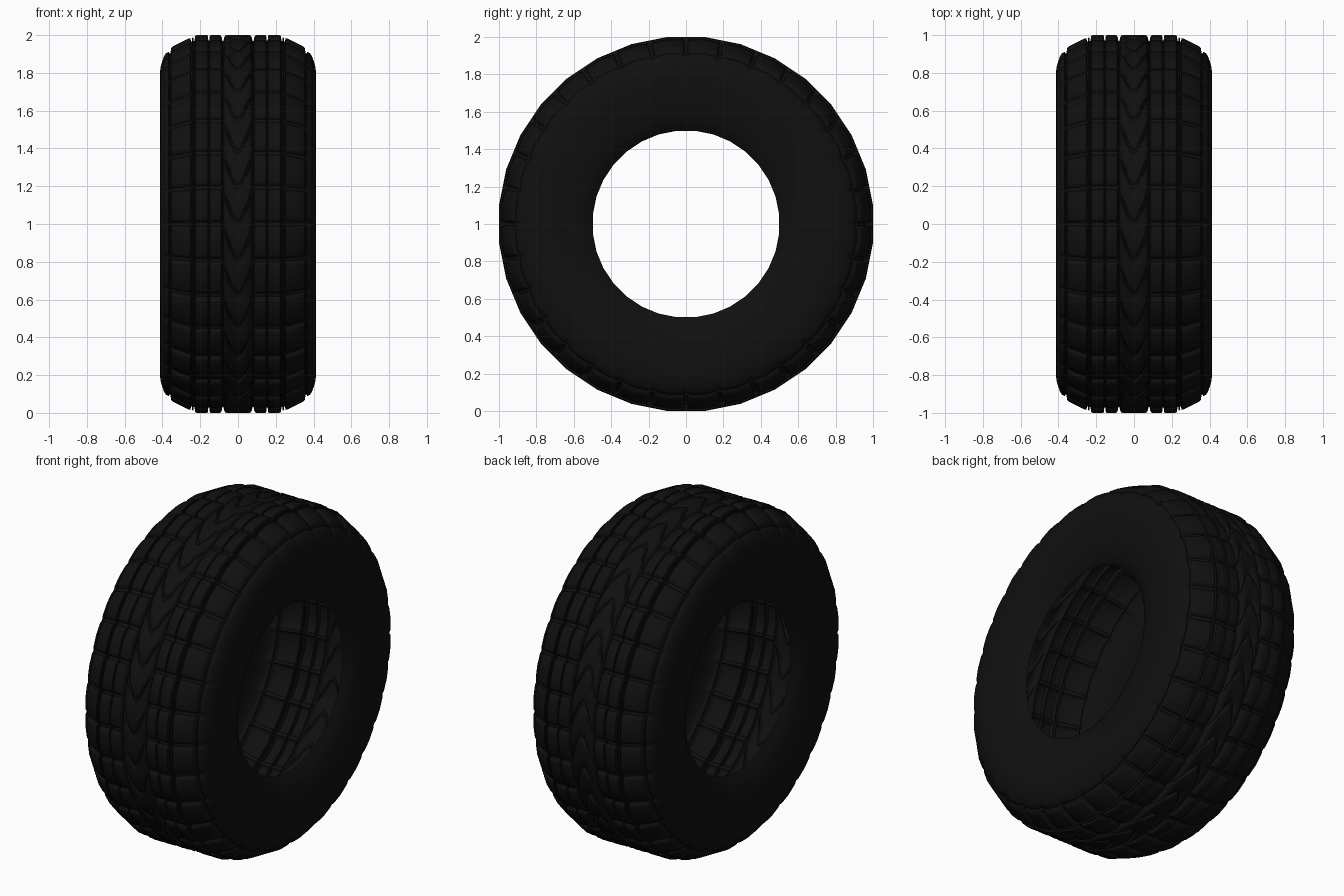
import bpy, bmesh, math

if "Cube" in bpy.data.objects:
    bpy.data.objects.remove(bpy.data.objects["Cube"])

ROWS = 32                      # tread blocks around the tyre
STEP = 2 * math.pi / ROWS

# Half cross-section: (x, radius, depth of the cross groove at that column)
half = [
    # centre rib
    (0, 1, .014), (.02, 1, .014), (.04, 1, .014), (.058, 1, .014),
    (.068, .997, .012), (.074, .985, .006),
    (.077, .970, 0), (.083, .970, 0),
    # inner rib
    (.086, .988, .008), (.091, .997, .018), (.097, 1, .02), (.143, 1, .02),
    (.149, .997, .018), (.152, .972, 0), (.157, .972, 0),
    # middle rib
    (.160, .997, .018), (.166, 1, .02), (.218, 1, .02), (.226, .996, .018),
    (.231, .968, 0), (.235, .968, 0), (.237, .988, .008), (.242, .988, .008),
    (.244, .965, 0), (.248, .965, 0),
    # shoulder blocks
    (.252, .984, .016), (.262, .982, .02), (.305, .961, .02), (.345, .940, .02),
    (.354, .930, .015), (.358, .903, 0), (.363, .902, 0),
    (.367, .911, .008), (.380, .905, .01), (.390, .891, .007),
    # sidewall, rolling in towards the rim opening
    (.402, .860, 0), (.411, .825, 0), (.414, .78, 0), (.411, .72, 0),
    (.403, .65, 0), (.389, .58, 0), (.372, .535, 0), (.345, .4985, 0),
]
profile = [(-x, r, d) for x, r, d in half[:0:-1]] + half

# Samples inside one block row: (fraction of row, share of the groove depth)
row = [(0, 1), (.05, 1), (.09, .25), (.15, 0), (.5, 0), (.85, 0), (.91, .25), (.95, 1)]


def phase(x):
    """Rounded V on the centre rib, one full row tall by its edges."""
    return min(1.0, abs(x) / .078) ** 1.6


def facet(a):
    """Flat-sided outline with as many sides as there are rows."""
    t = (a + STEP / 2) % STEP - STEP / 2
    return 1 / math.cos(t)


bm = bmesh.new()
rings = []
for x, r, d in profile:
    ring = []
    for k in range(ROWS):
        for frac, share in row:
            a = (k + frac + phase(x)) * STEP
            rad = (r - d * share) * facet(a)
            ring.append(bm.verts.new((x, -math.cos(a) * rad, 1 + math.sin(a) * rad)))
    rings.append(ring)

n = ROWS * len(row)
for p, q in zip(rings, rings[1:]):
    for i in range(n):
        j = (i + 1) % n
        bm.faces.new((p[i], q[i], q[j], p[j]))

# Make sure the shell faces outwards (tread face normal must point away from axle)
bm.normal_update()
f = min(bm.faces, key=lambda f: abs(f.calc_center_median().x))
c = f.calc_center_median()
if f.normal.y * c.y + f.normal.z * (c.z - 1) < 0:
    bmesh.ops.reverse_faces(bm, faces=bm.faces[:])

mesh = bpy.data.meshes.new("tyre")
bm.to_mesh(mesh)
bm.free()
tyre = bpy.data.objects.new("tyre", mesh)
bpy.context.collection.objects.link(tyre)

rubber = bpy.data.materials.new("black rubber")
rubber.diffuse_color = (.005, .005, .005, 1)
rubber.use_nodes = True
rubber.node_tree.nodes["Principled BSDF"].inputs["Base Color"].default_value = rubber.diffuse_color
mesh.materials.append(rubber)

bpy.context.view_layer.objects.active = tyre
tyre.select_set(True)
bpy.ops.object.shade_smooth_by_angle(angle=math.radians(40))
